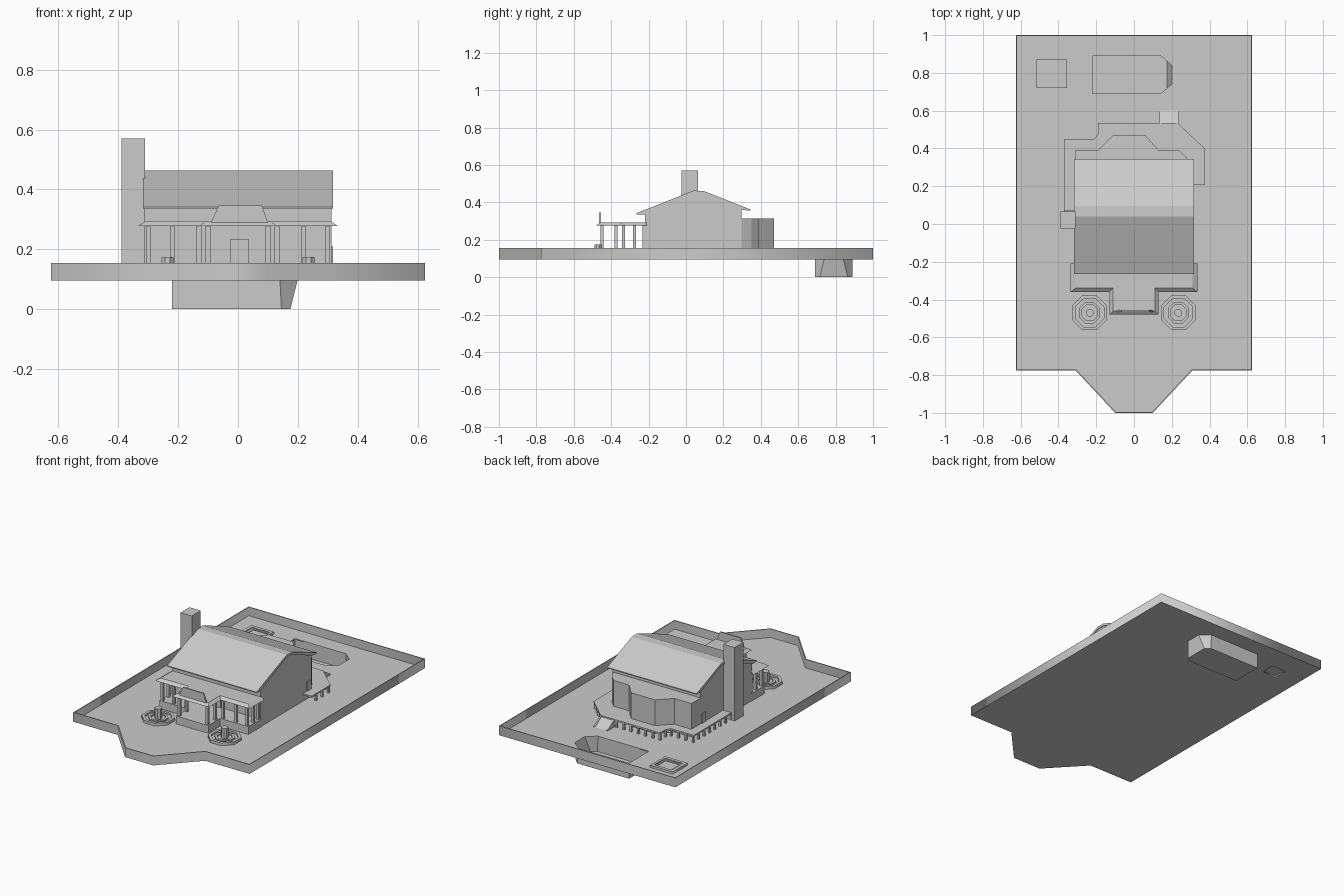
import bpy, bmesh, math
from mathutils import Vector

cube = bpy.data.objects.get("Cube")
if cube:
    bpy.data.objects.remove(cube, do_unlink=True)

grey = bpy.data.materials.new("plain_grey")
grey.use_nodes = True
grey.diffuse_color = (0.6, 0.6, 0.6, 1)
grey.node_tree.nodes["Principled BSDF"].inputs["Base Color"].default_value = (0.6, 0.6, 0.6, 1)


def add(name, mesh):
    mesh.materials.clear()
    mesh.materials.append(grey)
    ob = bpy.data.objects.new(name, mesh)
    bpy.context.collection.objects.link(ob)
    return ob


def loft(name, low, z0, high, z1, cap_low=True, cap_high=True):
    """Join two outlines of equal length at two heights."""
    bm = bmesh.new()
    a = [bm.verts.new((x, y, z0)) for x, y in low]
    b = [bm.verts.new((x, y, z1)) for x, y in high]
    n = len(a)
    for i in range(n):
        j = (i + 1) % n
        bm.faces.new((a[i], a[j], b[j], b[i]))
    if cap_low:
        bm.faces.new(a[::-1])
    if cap_high:
        bm.faces.new(b)
    bmesh.ops.recalc_face_normals(bm, faces=bm.faces)
    mesh = bpy.data.meshes.new(name)
    bm.to_mesh(mesh)
    bm.free()
    return add(name, mesh)


def prism(name, outline, z0, z1):
    return loft(name, outline, z0, outline, z1)


def rect(x0, x1, y0, y1):
    return [(x0, y0), (x1, y0), (x1, y1), (x0, y1)]


def box(name, x0, x1, y0, y1, z0, z1):
    return prism(name, rect(x0, x1, y0, y1), z0, z1)


def post(name, x, y, z0, z1, w):
    return box(name, x - w, x + w, y - w, y + w, z0, z1)


def across(name, profile, half):
    """Extrude a (y, z) profile along x."""
    ob = prism(name, profile, -half, half)
    for v in ob.data.vertices:
        v.co = (v.co.z, v.co.x, v.co.y)
    return ob


def pierced(name, outlines, z0, z1):
    """Slab made of an outline with holes."""
    curve = bpy.data.curves.new(name, 'CURVE')
    curve.dimensions = '2D'
    curve.fill_mode = 'BOTH'
    curve.extrude = (z1 - z0) / 2
    for pts in outlines:
        s = curve.splines.new('POLY')
        s.points.add(len(pts) - 1)
        for p, (x, y) in zip(s.points, pts):
            p.co = (x, y, 0, 1)
        s.use_cyclic_u = True
    temp = bpy.data.objects.new(name + "_helper", curve)
    bpy.context.collection.objects.link(temp)
    bpy.context.view_layer.update()
    mesh = bpy.data.meshes.new_from_object(temp.evaluated_get(bpy.context.evaluated_depsgraph_get()))
    bpy.data.objects.remove(temp, do_unlink=True)
    ob = add(name, mesh)
    ob.location.z = (z0 + z1) / 2
    return ob


def octagon(cx, cy, apothem):
    r = apothem / math.cos(math.pi / 8)
    return [(cx + r * math.cos((i + 0.5) * math.pi / 4), cy + r * math.sin((i + 0.5) * math.pi / 4))
            for i in range(8)]


def mirrored(half):
    return half + [(-x, y) for x, y in reversed(half)]


# Plot of land with a low boundary wall
GROUND = 0.1
plot = mirrored([(0.625, 1), (0.625, -0.775), (0.31, -0.775), (0.1, -1)])
inner = mirrored([(0.619, 0.994), (0.619, -0.769), (0.307, -0.769), (0.097, -0.994)])
pool = [(-0.22, 0.69), (0.14, 0.69), (0.2, 0.74), (0.2, 0.84), (0.14, 0.89), (-0.22, 0.89)]
pool_floor = [(-0.22, 0.69), (0.145, 0.69), (0.175, 0.715), (0.175, 0.865), (0.145, 0.89), (-0.22, 0.89)]
spa_hole = rect(-0.48, -0.38, 0.75, 0.84)
pierced("ground", [plot, pool, spa_hole], 0.095, GROUND)
pierced("boundary_wall", [plot, inner], 0.095, 0.155)

# Sunken pool and raised spa
loft("pool_basin", pool_floor, 0, pool, GROUND, cap_high=False)
pierced("spa_rim", [rect(-0.515, -0.355, 0.72, 0.87), rect(-0.495, -0.37, 0.74, 0.85)], GROUND, 0.115)
pierced("spa_seat", [rect(-0.495, -0.37, 0.74, 0.85), spa_hole], GROUND, 0.108)
box("spa_floor", -0.48, -0.38, 0.75, 0.84, 0.102, 0.104)

# House body, roof and chimney
across("house_body", [(-0.22, GROUND), (-0.22, 0.342), (0.04, 0.45), (0.095, 0.447),
                      (0.297, 0.364), (0.297, GROUND)], 0.312)
across("main_roof", [(-0.265, 0.336), (-0.265, 0.342), (0.04, 0.463), (0.095, 0.461), (0.345, 0.362),
                     (0.345, 0.356), (0.297, 0.36), (0.095, 0.446), (0.04, 0.448), (-0.22, 0.336)], 0.317)
box("chimney", -0.39, -0.31, -0.025, 0.065, GROUND, 0.57)

# Rear bay
prism("rear_bay", [(-0.312, 0.29), (0.312, 0.29), (0.28, 0.35), (0.24, 0.39), (0.13, 0.39), (0.06, 0.47),
                   (-0.11, 0.47), (-0.19, 0.39), (-0.312, 0.39)], GROUND, 0.315)

# Doors
box("front_door", -0.025, 0.035, -0.226, -0.22, 0.15, 0.235)
for side in (-1, 1):
    xs = sorted((side * 0.312, side * 0.317))
    box("side_door", xs[0], xs[1], 0.25, 0.29, 0.15, 0.21)

# Front porch: floor, columns, hipped roof and upright front panel
prism("porch_floor", mirrored([(0.315, -0.21), (0.315, -0.345), (0.115, -0.345), (0.115, -0.465)]), GROUND, 0.15)
loft("porch_roof", mirrored([(0.335, -0.21), (0.335, -0.36), (0.13, -0.36), (0.13, -0.48)]), 0.277,
     mirrored([(0.31, -0.21), (0.31, -0.34), (0.11, -0.34), (0.11, -0.46)]), 0.293)
columns = [(0.3, -0.225), (0.3, -0.275), (0.3, -0.335), (0.22, -0.335),
           (0.13, -0.335), (0.1, -0.375), (0.1, -0.45)]
for x, y in columns:
    for side in (-1, 1):
        post("porch_column", side * x, y, 0.15, 0.28, 0.008)
panel = prism("porch_panel", [(-0.09, 0.29), (0.1, 0.29), (0.08, 0.346), (-0.065, 0.346)], 0.455, 0.465)
for v in panel.data.vertices:
    v.co = (v.co.x, -v.co.z, v.co.y)
panel.data.flip_normals()

# Rear deck on short posts
deck = [(-0.31, 0.07), (-0.37, 0.07), (-0.37, 0.45), (-0.21, 0.45), (-0.19, 0.48), (-0.19, 0.535),
        (0.23, 0.535), (0.375, 0.4), (0.375, 0.21), (0.31, 0.21)]
prism("rear_deck", deck, 0.14, 0.15)
for p, q in zip(deck[1:-2], deck[2:-1]):
    a, b = Vector(p), Vector(q)
    steps = max(1, round((b - a).length / 0.055))
    for i in range(steps):
        spot = a.lerp(b, i / steps)
        post("deck_post", spot.x * 0.975, spot.y - 0.008, GROUND, 0.14, 0.006)

# Deck stairs with side rails
for name, x, w, lift in (("stair_ramp", 0.185, 0.042, 0), ("stair_rail", 0.14, 0.005, 0.005),
                         ("stair_rail", 0.23, 0.005, 0.005)):
    ob = across(name, [(0.53, GROUND), (0.53, 0.145 + lift), (0.6, GROUND + lift), (0.6, GROUND)], w)
    ob.location.x = x

# Pair of octagonal fountains
for side in (-1, 1):
    cx, cy = side * 0.235, -0.47
    pierced("fountain_rim", [octagon(cx, cy, 0.092), octagon(cx, cy, 0.075)], GROUND, 0.118)
    prism("fountain_water", octagon(cx, cy, 0.075), GROUND, 0.107)
    pierced("fountain_step", [octagon(cx, cy, 0.056), octagon(cx, cy, 0.042)], GROUND, 0.115)
    prism("fountain_pedestal", octagon(cx, cy, 0.02), GROUND, 0.174)
